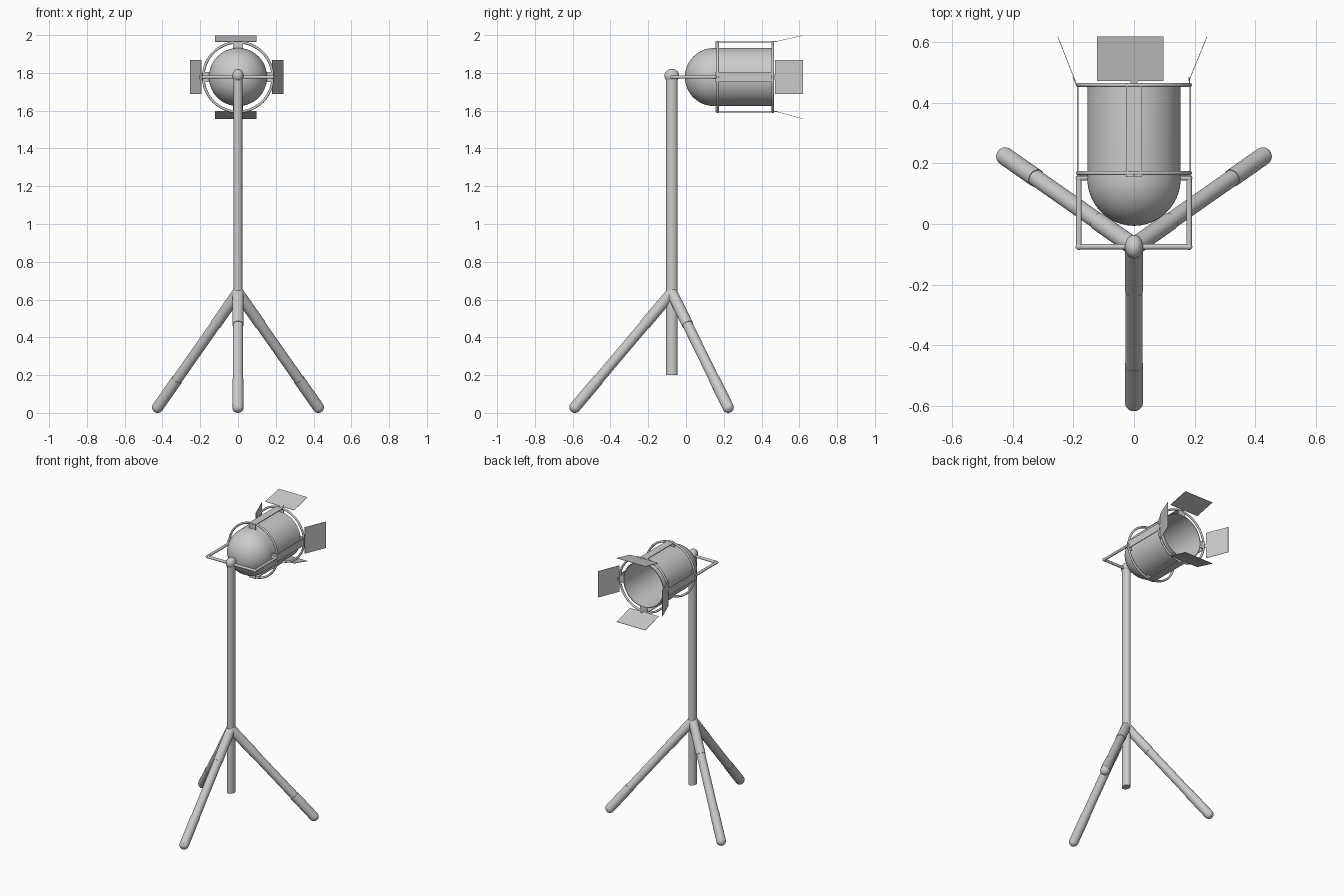
import bpy, bmesh, math
from mathutils import Vector, Matrix

if "Cube" in bpy.data.objects:
    bpy.data.objects.remove(bpy.data.objects["Cube"])

PY = -0.075          # pole position in y
CZ = 1.778           # lamp axis height


def finish(name, bm, smooth=True):
    me = bpy.data.meshes.new(name)
    bmesh.ops.recalc_face_normals(bm, faces=bm.faces)
    bm.to_mesh(me)
    bm.free()
    ob = bpy.data.objects.new(name, me)
    bpy.context.collection.objects.link(ob)
    if smooth:
        bpy.ops.object.select_all(action='DESELECT')
        bpy.context.view_layer.objects.active = ob
        ob.select_set(True)
        bpy.ops.object.shade_smooth_by_angle(angle=math.radians(35))
    return ob


def rod(name, a, b, r, segs=32):
    a, b = Vector(a), Vector(b)
    d = b - a
    m = Matrix.Translation((a + b) / 2) @ d.to_track_quat('Z', 'Y').to_matrix().to_4x4()
    bm = bmesh.new()
    bmesh.ops.create_cone(bm, cap_ends=True, segments=segs, radius1=r, radius2=r,
                          depth=d.length, matrix=m)
    return finish(name, bm)


def ball(name, c, radii):
    bm = bmesh.new()
    bmesh.ops.create_uvsphere(bm, u_segments=32, v_segments=16, radius=1,
                              matrix=Matrix.Translation(c) @ Matrix.Diagonal((*radii, 1)))
    return finish(name, bm)


def lathe(name, profile, closed=False, segs=64):
    """Revolve (y, radius) points about the lamp axis."""
    bm = bmesh.new()
    vs = [bm.verts.new((0, y, CZ + r)) for y, r in profile]
    es = [bm.edges.new(p) for p in zip(vs, vs[1:])]
    if closed:
        es.append(bm.edges.new((vs[-1], vs[0])))
    bmesh.ops.spin(bm, geom=vs + es, cent=(0, 0, CZ), axis=(0, 1, 0),
                   angle=math.tau, steps=segs, use_duplicate=False)
    bmesh.ops.remove_doubles(bm, verts=bm.verts, dist=1e-4)
    return finish(name, bm)


def slab(name, profile, width, thick, angle, offset=(0, 0, 0)):
    """Bent strip: (y, radial) path, extruded sideways, turned about the lamp axis."""
    bm = bmesh.new()
    rows = [[bm.verts.new((s * width, y, r)) for s in (-1, 1)] for y, r in profile]
    for p, q in zip(rows, rows[1:]):
        bm.faces.new((p[0], p[1], q[1], q[0]))
    bmesh.ops.recalc_face_normals(bm, faces=bm.faces)
    bmesh.ops.solidify(bm, geom=bm.faces[:], thickness=thick)
    bmesh.ops.transform(bm, verts=bm.verts, matrix=Matrix.Translation((offset[0], offset[1], CZ + offset[2]))
                        @ Matrix.Rotation(angle, 4, 'Y'))
    return finish(name, bm, smooth=False)


# Pole (slightly oval) and top knuckle
bm = bmesh.new()
bmesh.ops.create_cone(bm, cap_ends=True, segments=32, radius1=1, radius2=1, depth=1,
                      matrix=Matrix.Translation((0, PY, 0.985)) @ Matrix.Diagonal((0.025, 0.031, 1.57, 1)))
finish("pole", bm)
ball("pole_knuckle", (0, PY, 1.785), (0.03, 0.039, 0.036))

# Tripod legs: upper sleeve, thinner tube, lower sleeve, rounded foot
top = Vector((0, PY, 0.637))
for n, (x, y) in {"back": (0, -0.588), "left": (-0.425, 0.223), "right": (0.425, 0.223)}.items():
    foot = Vector((x, y, 0.03))
    rod(f"{n}_leg_upper", top, top.lerp(foot, 0.28), 0.030)
    rod(f"{n}_leg_tube", top.lerp(foot, 0.2), top.lerp(foot, 0.8), 0.0275)
    rod(f"{n}_leg_lower", top.lerp(foot, 0.76), foot, 0.030)
    ball(f"{n}_foot", foot, (0.03, 0.03, 0.03))

# Yoke holding the lamp
rod("yoke_crossbar", (-0.182, PY, CZ), (0.182, PY, CZ), 0.009, 20)
for n, s in (("left", -1), ("right", 1)):
    x = s * 0.182
    rod(f"yoke_arm_{n}", (x, PY, CZ), (x, 0.152, CZ), 0.009, 20)
    rod(f"yoke_pin_{n}", (x, 0.152, CZ), (s * 0.148, 0.152, CZ), 0.009, 20)
    for k, y in (("back", PY), ("front", 0.152)):
        ball(f"yoke_corner_{n}_{k}", (x, y, CZ), (0.0105,) * 3)

# Lamp can: hollow shell with domed rear and open front
R, RI, Y0 = 0.154, 0.149, 0.150
arc = [math.pi / 2 * i / 16 for i in range(17)]
outer = [(Y0 - 0.156 * math.cos(a), R * math.sin(a)) for a in arc] + [(0.465, R)]
inner = [(0.465, RI)] + [(Y0 - 0.150 * math.cos(a), RI * math.sin(a)) for a in reversed(arc)]
lathe("lamp_can", outer + inner)

# Cage rings
for n, y in (("rear", 0.168), ("front", 0.459)):
    lathe(f"cage_ring_{n}", [(y + 0.007 * math.cos(t), 0.184 + 0.007 * math.sin(t))
                             for t in (math.tau * i / 12 for i in range(12))], closed=True)

# Four bent cage straps and four flared barn doors
# side: (angle, door half width, door start radius, door end radius, x offset)
sides = {"top": (0, 0.110, 0.188, 0.221, -0.012),
         "right": (math.pi / 2, 0.091, 0.180, 0.240, 0),
         "bottom": (math.pi, 0.110, 0.180, 0.220, -0.012),
         "left": (-math.pi / 2, 0.091, 0.195, 0.253, 0)}
for n, (ang, w, r0, r1, dx) in sides.items():
    slab(f"cage_strap_{n}", [(0.155, 0.150), (0.155, 0.188), (0.464, 0.188), (0.464, 0.150)],
         0.026, 0.005, ang)
    slab(f"door_hinge_{n}", [(0.455, 0.186), (0.485, r0 + 0.004)], 0.012, 0.004, ang)
    slab(f"barn_door_{n}", [(0.472, r0), (0.619, r1)], w, 0.002, ang, (dx, 0, 0))
